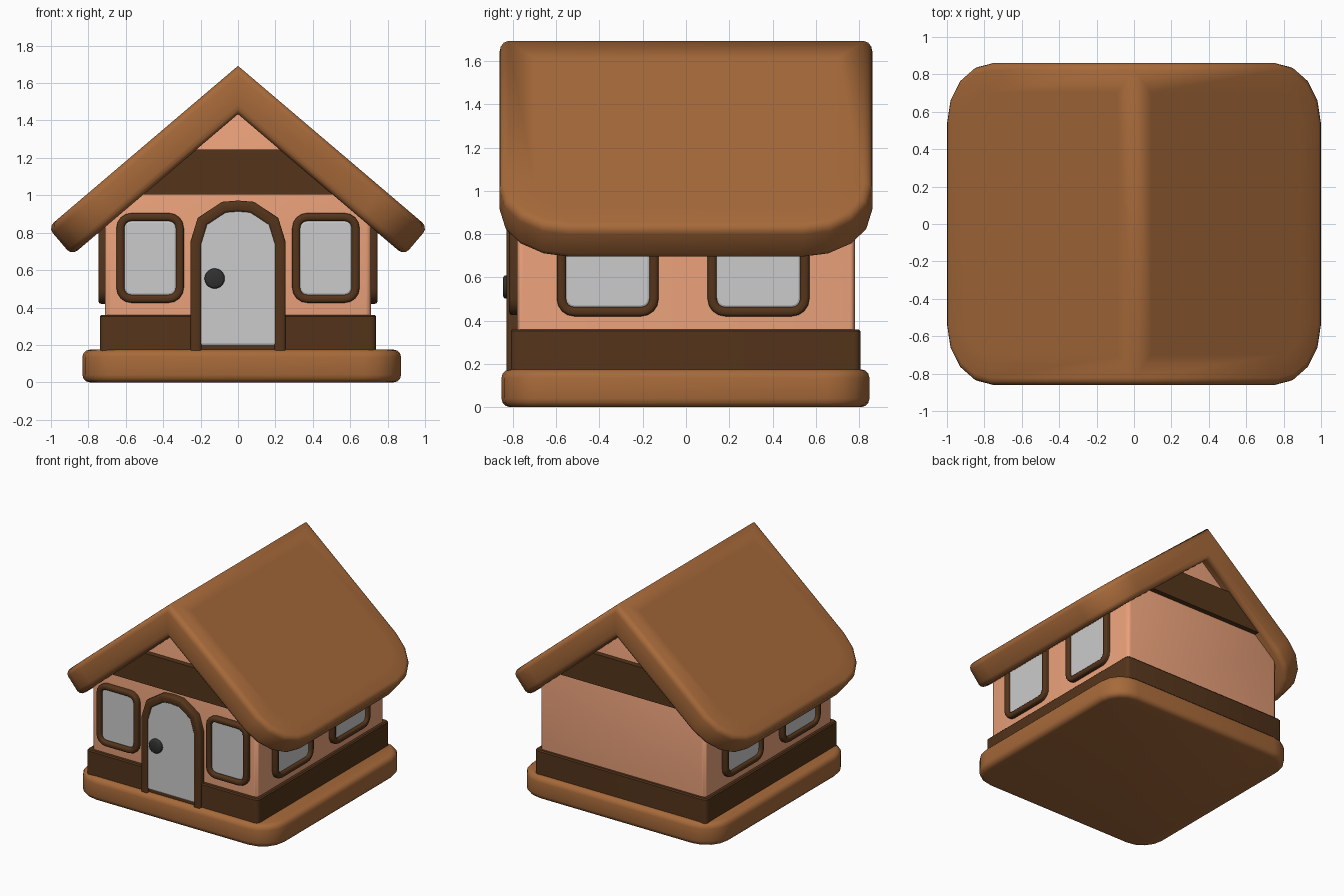
import bpy, bmesh, math
from mathutils import Vector

if "Cube" in bpy.data.objects:
    bpy.data.objects.remove(bpy.data.objects["Cube"])

def material(name, rgb):
    m = bpy.data.materials.new(name)
    m.diffuse_color = (*rgb, 1)
    m.use_nodes = True
    m.node_tree.nodes["Principled BSDF"].inputs["Base Color"].default_value = m.diffuse_color
    return m

WOOD = material("wood", (0.386, 0.143, 0.042))
DARK = material("dark_wood", (0.09, 0.035, 0.011))
PLASTER = material("plaster", (0.84, 0.365, 0.20))
BLACK = material("black_metal", (0.03, 0.03, 0.03))

def finish(name, bm, mat=None, angle=40):
    bmesh.ops.recalc_face_normals(bm, faces=bm.faces[:])
    me = bpy.data.meshes.new(name)
    bm.to_mesh(me)
    bm.free()
    ob = bpy.data.objects.new(name, me)
    bpy.context.collection.objects.link(ob)
    if mat:
        me.materials.append(mat)
    bpy.ops.object.select_all(action='DESELECT')
    ob.select_set(True)
    bpy.context.view_layer.objects.active = ob
    bpy.ops.object.shade_smooth_by_angle(angle=math.radians(angle))
    return ob

def rounded_rect(x0, x1, y0, y1, r, n=4):
    pts = []
    for i, (cx, cy) in enumerate([(x1-r, y1-r), (x0+r, y1-r), (x0+r, y0+r), (x1-r, y0+r)]):
        for k in range(n + 1):
            a = math.pi / 2 * (i + k / n)
            pts.append((cx + r * math.cos(a), cy + r * math.sin(a)))
    return pts

def inset(pts, d, closed=True):
    """Move a counter-clockwise outline inwards by d with mitred corners."""
    P, out = [Vector(p) for p in pts], []
    for i, p in enumerate(P):
        a = p - P[i-1] if closed or i else P[1] - p
        b = P[(i+1) % len(P)] - p if closed or i < len(P) - 1 else a
        na, nb = (Vector((-v.y, v.x)).normalized() for v in (a, b))
        out.append(p + (na + nb) * d / (1 + na.dot(nb)))
    return out

def loft(name, outline, sections, place, mat=None, ring=False, closed=True, angle=40):
    """Sweep (inset, depth) sections round an outline: a capped solid or a frame."""
    bm = bmesh.new()
    rows = [[bm.verts.new(place(p.x, p.y, z)) for p in inset(outline, d, closed)]
            for d, z in sections]
    n, m = len(outline), len(rows)
    for j in range(m if ring else m - 1):
        A, B = rows[j], rows[(j+1) % m]
        for i in range(n if closed else n - 1):
            k = (i + 1) % n
            bm.faces.new((A[i], A[k], B[k], B[i]))
    if not ring:
        bm.faces.new(rows[0])
        bm.faces.new(rows[-1])
    elif not closed:
        bm.faces.new([r[0] for r in rows])
        bm.faces.new([r[-1] for r in rows])
    return finish(name, bm, mat, angle)

def edge_round(h0, h1, r, n=3):
    """Sections of a slab from h0 to h1 with rounded rims."""
    arc = [(r - r * math.sin(t), r - r * math.cos(t)) for t in
           (math.pi / 2 * k / n for k in range(n + 1))]
    return [(d, h0 + z) for d, z in arc] + [(d, h1 - z) for d, z in reversed(arc)]

def frame_section(w, depth, r=0.014):
    k = r * 0.3
    return [(0, -0.02), (0, depth - r), (k, depth - k), (r, depth),
            (w - r, depth), (w - k, depth - k), (w, depth - r), (w, -0.02)]

flat = lambda a, b, d: (a, b, d)
along_y = lambda a, b, d: (a, d, b)
front = lambda a, b, d: (a, -0.78 - d, b)

# Base slab, skirting and gabled walls
loft("base", rounded_rect(-0.832, 0.872, -0.853, 0.848, 0.2), edge_round(0, 0.175, 0.04), flat, WOOD)
loft("skirting", rounded_rect(-0.738, 0.738, -0.81, 0.806, 0.03, 3), [(0, 0.12), (0, 0.352), (0.008, 0.36)], flat, DARK)
loft("walls", [(-0.71, 0.1), (0.71, 0.1), (0.71, 0.93), (0, 1.53), (-0.71, 0.93)],
     edge_round(-0.78, 0.78, 0.03), along_y, PLASTER)

# Beam across both gables
loft("gable_beam", [(-0.57, 1.005), (0.57, 1.005), (0.30, 1.245), (-0.30, 1.245)],
     [(0, -0.82), (0, 0.82)], along_y, DARK)

# Roof: chevron extruded along y, eave corners rounded, then rims rounded
def roof():
    s, X, apex, gap = 0.85, 1.016, 1.692, 0.258
    t = gap / math.hypot(1, s)
    nx, nz = t * s / math.hypot(1, s), t / math.hypot(1, s)
    X2, z1 = X - nx, apex - s * X
    prof = [(0, apex), (-X, z1), (-X2, z1 - nz), (0, apex - gap), (X2, z1 - nz), (X, z1)]
    bm = bmesh.new()
    A, B = [[bm.verts.new((x, y, z)) for x, z in prof] for y in (-0.862, 0.862)]
    bm.faces.new(A)
    bm.faces.new(B)
    for i in range(6):
        bm.faces.new((A[i], A[i-1], B[i-1], B[i]))
    bmesh.ops.recalc_face_normals(bm, faces=bm.faces[:])
    corners = [e for e in bm.edges if all(abs(v.co.x) > 0.5 for v in e.verts)
               and e.calc_length() < 0.3]
    bmesh.ops.bevel(bm, geom=corners, offset=0.32, segments=4, profile=0.5, affect='EDGES')
    bm.normal_update()

    def skin(f):  # upper or lower slope of the roof
        n = f.normal
        return abs(n.z) > 0.7 and abs(n.y) < 0.01 and n.x * n.z * f.calc_center_median().x > 0
    rims = [e for e in bm.edges if skin(e.link_faces[0]) != skin(e.link_faces[1])]
    bmesh.ops.bevel(bm, geom=rims, offset=0.04, segments=3, profile=0.5, affect='EDGES')
    # Support loops keep the slopes flat with a soft ridge
    slopes = [f for f in bm.faces if f.calc_area() > 0.8]
    bmesh.ops.inset_individual(bm, faces=slopes, thickness=0.12, use_even_offset=True)
    finish("roof", bm, WOOD, 85)
roof()

# Windows: two at the front, two on each side
def window(name, a0, a1, z0, z1, place):
    o = rounded_rect(a0, a1, z0, z1, 0.08, 4)
    loft(name + "_frame", o, frame_section(0.042, 0.037), place, DARK, ring=True, angle=60)
    loft(name + "_glass", o, [(0.03, -0.02), (0.03, 0.008), (0.05, 0.018)], place, angle=20)

for s, side in ((-1, "left"), (1, "right")):
    window(f"front_window_{side}", s * 0.47 - 0.18, s * 0.47 + 0.18, 0.425, 0.905, front)
    wall = lambda a, b, d, s=s: (s * (0.71 + d), a, b)
    window(f"{side}_window_front", -0.597, -0.127, 0.42, 0.905, wall)
    window(f"{side}_window_back", 0.10, 0.57, 0.42, 0.905, wall)

# Arched door with surround and knob
half = [(0.255, 0.165), (0.255, 0.75), (0.215, 0.88), (0.085, 0.965)]
arch = half + [(0, 0.972)] + [(-x, z) for x, z in reversed(half)]
loft("door_frame", arch, frame_section(0.06, 0.05), front, DARK, ring=True, closed=False, angle=60)
loft("door", arch, [(0.035, -0.02), (0.035, 0.036), (0.042, 0.04)], front, angle=20)
knob = [(-0.125 + 0.054 * math.cos(a), 0.555 + 0.054 * math.sin(a))
        for a in (math.tau * k / 20 for k in range(20))]
loft("door_knob", knob, [(0, 0.02), (0, 0.055), (0.004, 0.062), (0.012, 0.066)], front, BLACK, angle=50)
